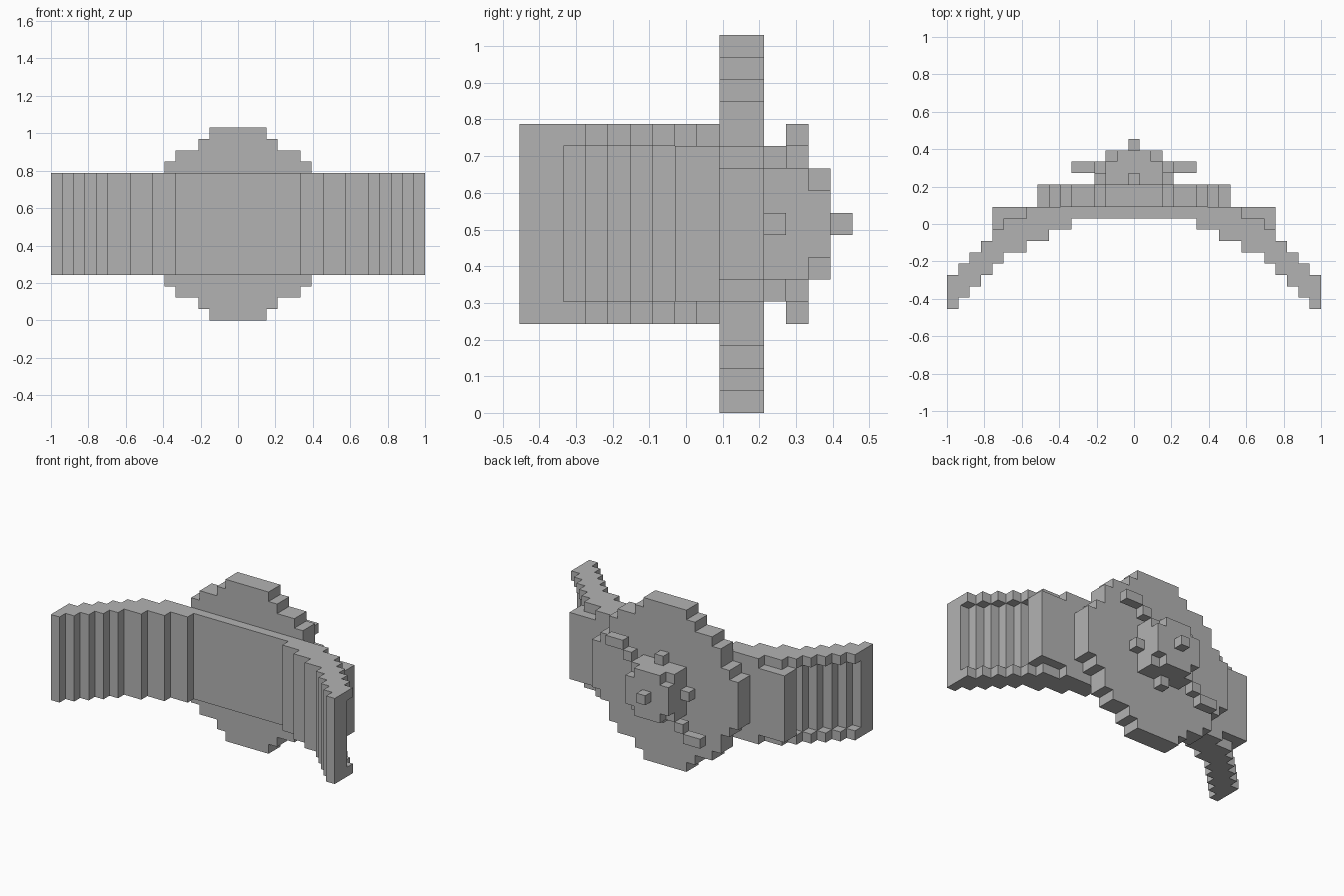
import bpy, bmesh
from mathutils import Vector

if "Cube" in bpy.data.objects:
    bpy.data.objects.remove(bpy.data.objects["Cube"])

U = 2 / 33                       # edge length of one block
parts = {}                       # part name -> set of block cells


def fill(name, x, y, z, mirror=False):
    """Fill inclusive x range (centred on 0), half-open y and z ranges."""
    cells = parts.setdefault(name, set())
    for i in range(x[0], x[1] + 1):
        for j in range(*y):
            for k in range(*z):
                cells.add((i, j, k))
                if mirror:
                    cells.add((-i, j, k))


# curved strap: centre panel, then stepped columns sweeping to the front
fill("strap_centre", (-5, 5), (8, 9), (4, 13))
fill("strap_shoulder", (6, 7), (7, 9), (4, 13), True)
fill("strap_shoulder", (8, 9), (6, 9), (4, 13), True)
for x, front in ((10, 5), (11, 5), (12, 4), (13, 3), (14, 2), (15, 1), (16, 0)):
    fill("strap_side", (x, x), (front, front + 2), (4, 13), True)
    for row in (4, 12):          # raised rims along both edges
        fill("strap_rim", (x, x), (front + 2, front + 3), (row, row + 1), True)

# raised plates on the strap
fill("strap_plate", (10, 12), (7, 9), (5, 12), True)

# round disc, half-width per row from the middle outwards
for d, half in enumerate((8, 8, 8, 7, 6, 6, 5, 3, 2)):
    for row in {8 - d, 8 + d}:
        fill("round_disc", (-half, half), (9, 11), (row, row + 1))

# hub with a bevelled cap and a centre stud
fill("hub", (-2, 2), (11, 13), (6, 11))
fill("hub_cap", (-2, 2), (13, 14), (7, 10))
fill("hub_cap", (-1, 1), (13, 14), (6, 11))
fill("centre_stud", (0, 0), (14, 15), (8, 9))

# four small studs around the hub
fill("side_stud", (3, 3), (11, 12), (8, 9), True)
for row in (5, 11):
    fill("end_stud", (0, 0), (11, 12), (row, row + 1))

# diagonal stepped arms at opposite corners
for s in (1, -1):
    fill("diagonal_arm", (3 * s, 3 * s), (12, 13), (8 + 3 * s, 9 + 3 * s))
    fill("diagonal_arm", tuple(sorted((4 * s, 5 * s))), (12, 13), (8 + 4 * s, 9 + 4 * s))

# single flat colour
grey = bpy.data.materials.new("plain_grey")
grey.diffuse_color = (0.45, 0.45, 0.45, 1)
grey.use_nodes = True
grey.node_tree.nodes["Principled BSDF"].inputs["Base Color"].default_value = grey.diffuse_color

# turn each part into its visible block faces only
solid = set().union(*parts.values())
for name, cells in parts.items():
    bm = bmesh.new()
    for c in cells:
        mid = Vector((c[0], c[1] - 7, c[2] + 0.5))
        for axis in range(3):
            for sign in (1, -1):
                n = list(c)
                n[axis] += sign
                if tuple(n) in solid:
                    continue
                a, b = (axis + 1) % 3, (axis + 2) % 3
                quad = []
                for p, q in ((-1, -1), (1, -1), (1, 1), (-1, 1))[::sign]:
                    v = mid.copy()
                    v[axis] += sign / 2
                    v[a] += p / 2
                    v[b] += q / 2
                    quad.append(bm.verts.new(v * U))
                bm.faces.new(quad)
    bmesh.ops.remove_doubles(bm, verts=bm.verts[:], dist=0.001)
    mesh = bpy.data.meshes.new(name)
    bm.to_mesh(mesh)
    bm.free()
    mesh.materials.append(grey)
    bpy.context.collection.objects.link(bpy.data.objects.new(name, mesh))
